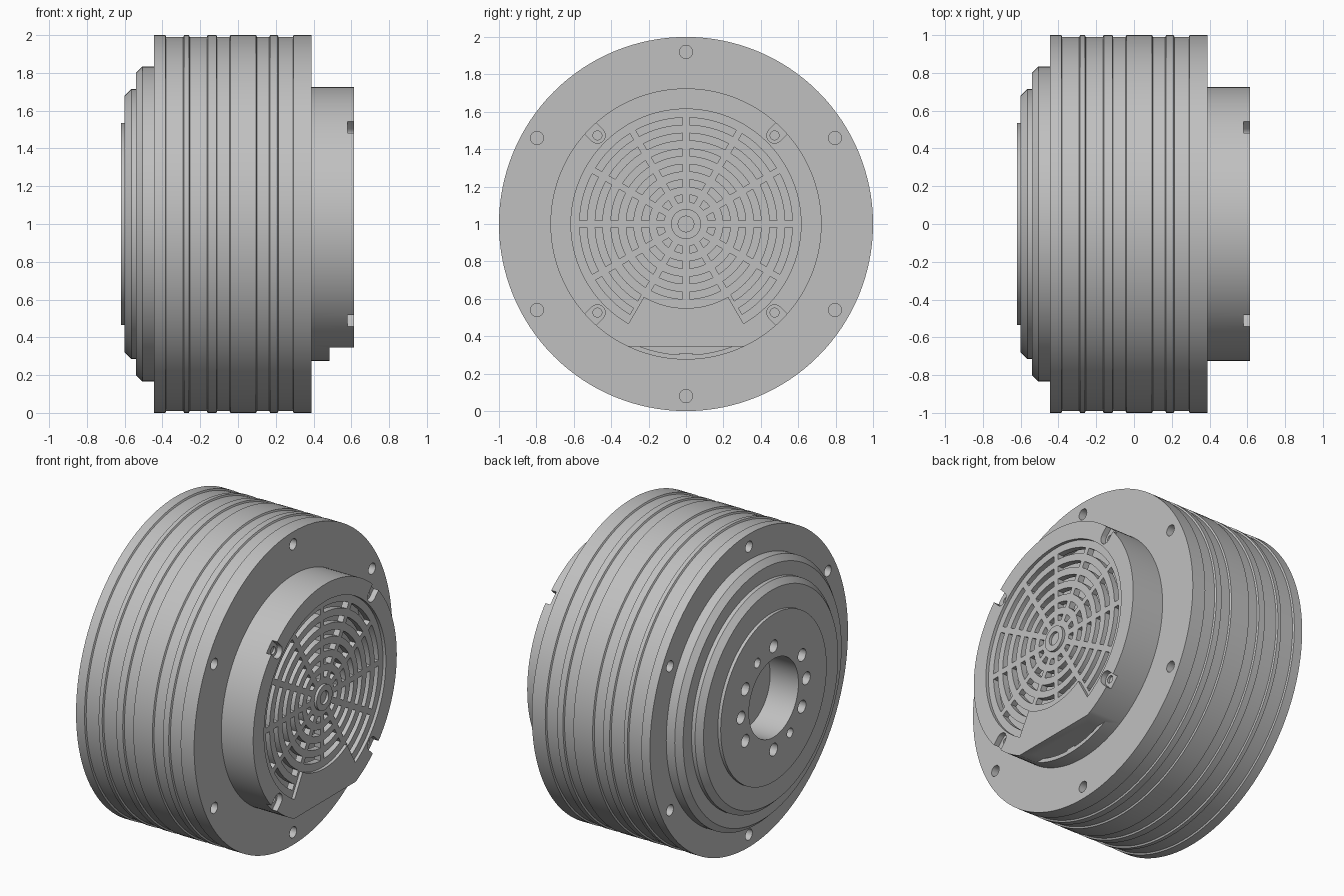
import bpy, bmesh, math

if "Cube" in bpy.data.objects:
    bpy.data.objects.remove(bpy.data.objects["Cube"])

SEG = 128
grey = bpy.data.materials.new("housing grey")
grey.diffuse_color = (0.53, 0.53, 0.53, 1)
grey.use_nodes = True
grey.node_tree.nodes["Principled BSDF"].inputs["Base Color"].default_value = grey.diffuse_color


def finish(bm, name):
    bmesh.ops.recalc_face_normals(bm, faces=bm.faces)
    me = bpy.data.meshes.new(name)
    bm.to_mesh(me)
    bm.free()
    me.materials.append(grey)
    ob = bpy.data.objects.new(name, me)
    bpy.context.collection.objects.link(ob)
    return ob


def polar(r, deg):
    a = math.radians(deg)
    return r * math.cos(a), r * math.sin(a)


def lathe(name, profile, ring=False, seg=SEG):
    """Revolve (x, radius) points about the x axis at z = 1; cap the ends or close into a ring."""
    bm = bmesh.new()
    loops = []
    for x, r in profile:
        pts = [polar(r, 360 * i / seg) for i in range(seg)]
        loops.append([bm.verts.new((x, y, 1 + z)) for y, z in pts])
    pairs = list(zip(loops, loops[1:]))
    if ring:
        pairs.append((loops[-1], loops[0]))
    else:
        bm.faces.new(loops[0])
        bm.faces.new(loops[-1])
    for a, b in pairs:
        for i in range(seg):
            j = (i + 1) % seg
            bm.faces.new((a[i], a[j], b[j], b[i]))
    return finish(bm, name)


def prisms(name, shapes):
    """Extrude (y, z) outlines along x; each shape is (outline, x0, x1)."""
    bm = bmesh.new()
    for pts, x0, x1 in shapes:
        a = [bm.verts.new((x0, y, 1 + z)) for y, z in pts]
        b = [bm.verts.new((x1, y, 1 + z)) for y, z in pts]
        bm.faces.new(a)
        bm.faces.new(b)
        for i in range(len(pts)):
            j = (i + 1) % len(pts)
            bm.faces.new((a[i], a[j], b[j], b[i]))
    return finish(bm, name)


def circle(cy, cz, r, n=24):
    return [(cy + y, cz + z) for y, z in (polar(r, 360 * i / n) for i in range(n))]


def rect(y0, y1, z0, z1):
    return [(y0, z0), (y1, z0), (y1, z1), (y0, z1)]


def arc_slot(r0, r1, a0, a1, half, n=8):
    """Arc slot between two spokes of constant half width."""
    pts = []
    for r, order in ((r0, range(n + 1)), (r1, range(n, -1, -1))):
        g = math.degrees(math.asin(half / r))
        pts += [polar(r, a0 + g + (a1 - a0 - 2 * g) * i / n) for i in order]
    return pts


def cut(ob, shapes):
    cutter = prisms("cutter", shapes)
    cutter.hide_render = True
    m = ob.modifiers.new("cut", 'BOOLEAN')
    m.operation, m.solver, m.object = 'DIFFERENCE', 'EXACT', cutter
    bpy.context.view_layer.objects.active = ob
    bpy.ops.object.modifier_apply(modifier=m.name)
    bpy.data.objects.remove(cutter)


# Housing: stepped back, ribbed drum, central bore
profile = [(-0.42, 0.25), (-0.62, 0.25), (-0.62, 0.535), (-0.60, 0.535), (-0.60, 0.68),
           (-0.565, 0.715), (-0.54, 0.715), (-0.54, 0.80), (-0.505, 0.835), (-0.445, 0.835),
           (-0.445, 1.0)]
for x0, x1 in ((-0.385, -0.285), (-0.26, -0.16), (-0.115, -0.04), (0.095, 0.17), (0.21, 0.295)):
    profile += [(x0, 1.0), (x0 + 0.005, 0.99), (x1 - 0.005, 0.99), (x1, 1.0)]
profile.append((0.39, 1.0))
housing = lathe("housing", profile)

# Flange holes on both faces, and the bolt circle around the bore
holes = []
for a in range(30, 390, 60):
    c = circle(*polar(0.92, a), 0.035)
    holes += [(c, -0.5, -0.3), (c, 0.25, 0.5)]
for a in (0, 30, 90, 150, 180, 210, 270, 330):
    holes.append((circle(*polar(0.33, a), 0.04), -0.7, -0.48))
for a in (60, 240):
    holes.append((circle(*polar(0.33, a), 0.03), -0.7, -0.48))
cut(housing, holes)

# Fan cover: hollow cup with a front plate
cover = lathe("fan_cover", [(0.555, 0.70), (0.385, 0.70), (0.385, 0.725), (0.615, 0.725)])

# Recessed grille field, narrower at the bottom
field = [polar(0.45, a) for a in range(-120, -59, 4)]
field += [polar(0.615, a) for a in range(-60, 241, 4)]
cut(cover, [(field, 0.595, 0.7)])

# Arc slots in twelve sectors; the two outer rings stop at the bottom
slots = []
for r in (0.138, 0.219, 0.301, 0.383, 0.467, 0.55):
    for a in range(0, 360, 30):
        if r > 0.43 and a in (240, 270):
            continue
        slots.append((arc_slot(r - 0.019, r + 0.019, a, a + 30, 0.018), 0.5, 0.7))
cut(cover, slots)

# Screw notches open to the rim, each with a screw hole
notches, screws = [], []
for a in (45, 135, 225, 315):
    cy, cz = polar(0.67, a)
    u = [(cy + y, cz + z) for y, z in (polar(0.042, a + 90 + 15 * i) for i in range(13))]
    oy, oz = polar(0.15, a)
    u += [(u[-1][0] + oy, u[-1][1] + oz), (u[0][0] + oy, u[0][1] + oz)]
    notches.append((u, 0.58, 0.7))
    screws.append((circle(cy, cz, 0.024), 0.565, 0.7))
cut(cover, notches)
cut(cover, screws)

# Flat cable opening at the bottom, with its inner wall and tab
cut(cover, [(rect(-0.6, 0.6, -0.9, -0.655), 0.485, 0.7)])
flat_wall = prisms("cable_opening_wall", [(rect(-0.27, 0.27, -0.655, -0.63), 0.385, 0.57)])
tab = prisms("cable_opening_tab", [(rect(-0.035, 0.035, -0.715, -0.69), 0.39, 0.484)])

# Hub ring at the grille centre
hub = lathe("grille_hub", [(0.58, 0.042), (0.612, 0.042), (0.612, 0.08), (0.58, 0.08)], True, 48)

# Smooth round surfaces, sharp edges
bpy.ops.object.select_all(action='DESELECT')
for ob in (housing, cover, hub):
    ob.select_set(True)
bpy.context.view_layer.objects.active = housing
bpy.ops.object.shade_smooth_by_angle(angle=math.radians(30))
